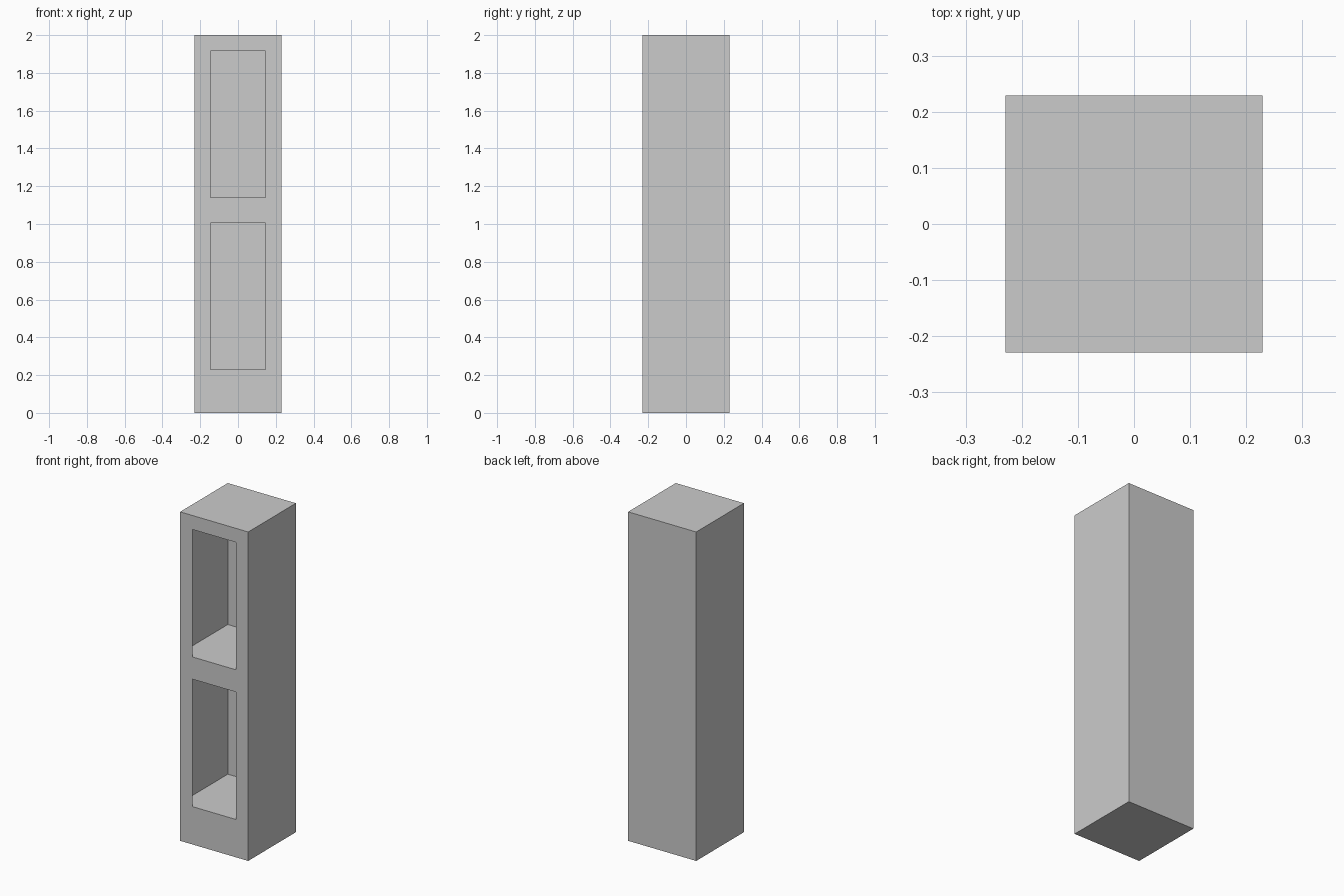
import bpy, bmesh

if "Cube" in bpy.data.objects:
    bpy.data.objects.remove(bpy.data.objects["Cube"])

H = 0.229                                   # half width and depth
TOP = 2.0
OPEN = 0.146                                # half width of the openings
BAYS = [(0.23, 1.005), (1.14, 1.915)]       # floor and ceiling of each bay


def mesh_object(name, faces):
    """Make one object from quads, welding shared corners."""
    bm = bmesh.new()
    for quad in faces:
        bm.faces.new([bm.verts.new(p) for p in quad])
    bmesh.ops.remove_doubles(bm, verts=bm.verts, dist=1e-5)
    mesh = bpy.data.meshes.new(name)
    bm.to_mesh(mesh)
    bm.free()
    obj = bpy.data.objects.new(name, mesh)
    bpy.context.collection.objects.link(obj)
    return obj


def level(z, up=True):
    quad = [(-H, -H, z), (H, -H, z), (H, H, z), (-H, H, z)]
    return quad if up else quad[::-1]


# Cabinet skin: thin sheet sides, back, top and base
skin = [level(TOP), level(0, up=False)]
corners = [(H, -H), (H, H), (-H, H), (-H, -H)]
for (ax, ay), (bx, by) in zip(corners, corners[1:]):
    skin.append([(ax, ay, 0), (bx, by, 0), (bx, by, TOP), (ax, ay, TOP)])

# Front frame: a grid with the two openings left out
xs = [-H, -OPEN, OPEN, H]
zs = [0] + [z for bay in BAYS for z in bay] + [TOP]
for i, (x0, x1) in enumerate(zip(xs, xs[1:])):
    for j, (z0, z1) in enumerate(zip(zs, zs[1:])):
        if not (i == 1 and j % 2 == 1):
            skin.append([(x0, -H, z0), (x1, -H, z0), (x1, -H, z1), (x0, -H, z1)])
mesh_object("cabinet_body", skin)

# Floor and ceiling sheet of each bay
for name, (floor, ceiling) in zip(("lower", "upper"), BAYS):
    mesh_object(name + "_bay_floor", [level(floor)])
    mesh_object(name + "_bay_ceiling", [level(ceiling, up=False)])
